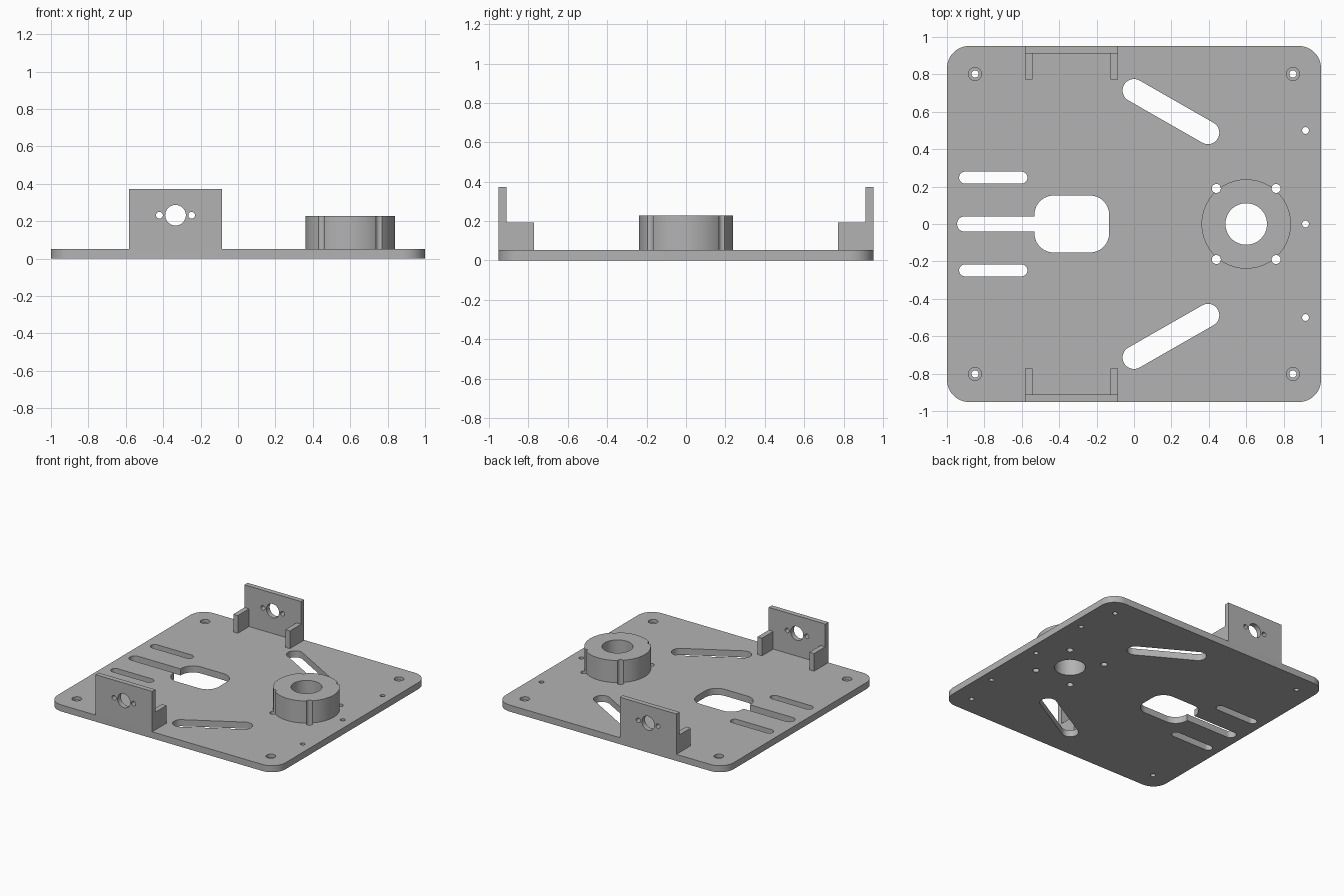
import bpy
import bmesh
from math import atan2, ceil, pi, sin, cos
from mathutils import Matrix, Vector

if "Cube" in bpy.data.objects:
    bpy.data.objects.remove(bpy.data.objects["Cube"], do_unlink=True)

grey = bpy.data.materials.new("plain grey")
grey.use_nodes = True
grey.diffuse_color = (0.45, 0.45, 0.45, 1)
grey.node_tree.nodes["Principled BSDF"].inputs["Base Color"].default_value = grey.diffuse_color

THICK = 0.052
WALL_Y, EDGE_Y = 0.912, 0.952
LEFT, RIGHT = -0.582, -0.086


def rounded(centres, r):
    """Outline around counter-clockwise centres: circle, slot or rounded polygon."""
    pts, n = [], len(centres)
    for i, (x, y) in enumerate(centres):
        if n == 1:
            start, sweep = 0, 2 * pi
        else:
            (px, py), (nx, ny) = centres[i - 1], centres[(i + 1) % n]
            start = atan2(y - py, x - px) - pi / 2
            sweep = (atan2(ny - y, nx - x) - pi / 2 - start) % (2 * pi)
        steps = ceil(sweep / (pi / 32))
        for k in range(steps + (n > 1)):
            a = start + sweep * k / steps
            pts.append((x + r * cos(a), y + r * sin(a)))
    return pts


def box_corners(x0, y0, x1, y1):
    return [(x0, y0), (x1, y0), (x1, y1), (x0, y1)]


def prism(name, outline, z0, z1):
    bm = bmesh.new()
    face = bm.faces.new([bm.verts.new((x, y, z0)) for x, y in outline])
    top = bmesh.ops.extrude_face_region(bm, geom=[face])["geom"]
    verts = [v for v in top if isinstance(v, bmesh.types.BMVert)]
    bmesh.ops.translate(bm, verts=verts, vec=Vector((0, 0, z1 - z0)))
    bmesh.ops.recalc_face_normals(bm, faces=bm.faces)
    mesh = bpy.data.meshes.new(name)
    bm.to_mesh(mesh)
    bm.free()
    mesh.materials.append(grey)
    obj = bpy.data.objects.new(name, mesh)
    bpy.context.collection.objects.link(obj)
    return obj


def combine(obj, other, operation="DIFFERENCE"):
    """Apply a boolean and remove the helper."""
    bpy.context.view_layer.objects.active = obj
    mod = obj.modifiers.new("boolean", "BOOLEAN")
    mod.operation, mod.solver, mod.object = operation, "EXACT", other
    bpy.ops.object.modifier_apply(modifier=mod.name)
    bpy.data.objects.remove(other, do_unlink=True)


def cut(obj, outline, z0=-0.1, z1=0.5):
    combine(obj, prism("cutter", outline, z0, z1))


def smooth(obj):
    bpy.ops.object.select_all(action="DESELECT")
    obj.select_set(True)
    bpy.context.view_layer.objects.active = obj
    bpy.ops.object.shade_smooth_by_angle(angle=pi / 6)


# Base plate with rounded corners
plate = prism("base_plate", rounded(box_corners(-0.88, -0.832, 0.88, 0.832), 0.12), 0, THICK)

# Motor boss
boss_at = (0.6, 0)
boss = prism("round_boss", rounded([boss_at], 0.239), THICK, 0.227)

# Bore and screw holes through boss and plate
for part in (plate, boss):
    cut(part, rounded([boss_at], 0.111))
    for sx in (-1, 1):
        for sy in (-1, 1):
            cut(part, rounded([(0.6 + sx * 0.16, sy * 0.19)], 0.024))

# Central window, cable slots and edge holes
cut(plate, rounded(box_corners(-0.43, -0.05, -0.235, 0.05), 0.102))
cut(plate, rounded([(-0.905, 0), (-0.4, 0)], 0.041))
for y in (-0.5, 0, 0.5):
    cut(plate, rounded([(0.917, y)], 0.018))

# Mirrored slots and counterbored corner holes
for s in (-1, 1):
    cut(plate, rounded([(-0.903, s * 0.248), (-0.602, s * 0.248)], 0.032))
    cut(plate, rounded([(0, s * 0.714), (0.395, s * 0.488)], 0.061))
    for sx in (-1, 1):
        corner = [(sx * 0.85, s * 0.802)]
        cut(plate, rounded(corner, 0.019))
        cut(plate, rounded(corner, 0.035), THICK / 2)

# Upright brackets: holed wall with two low side gussets
for s, side in ((-1, "front"), (1, "back")):
    # The wall is drawn flat in x and z, then stood up
    wall = prism(side + "_bracket", box_corners(LEFT, THICK, RIGHT, 0.372), WALL_Y, EDGE_Y)
    for dx, r in ((0, 0.055), (-0.086, 0.018), (0.086, 0.018)):
        cut(wall, rounded([(-0.334 + dx, 0.232)], r), 0.8, 1.1)
    wall.data.transform(Matrix.Rotation(pi / 2, 4, "X"))
    if s > 0:
        wall.data.transform(Matrix.Translation((0, WALL_Y + EDGE_Y, 0)))
    y0, y1 = sorted((s * 0.772, s * EDGE_Y))
    for x in (LEFT, RIGHT - 0.04):
        combine(wall, prism("gusset", box_corners(x, y0, x + 0.04, y1), THICK, 0.192), "UNION")
    smooth(wall)

smooth(plate)
smooth(boss)
